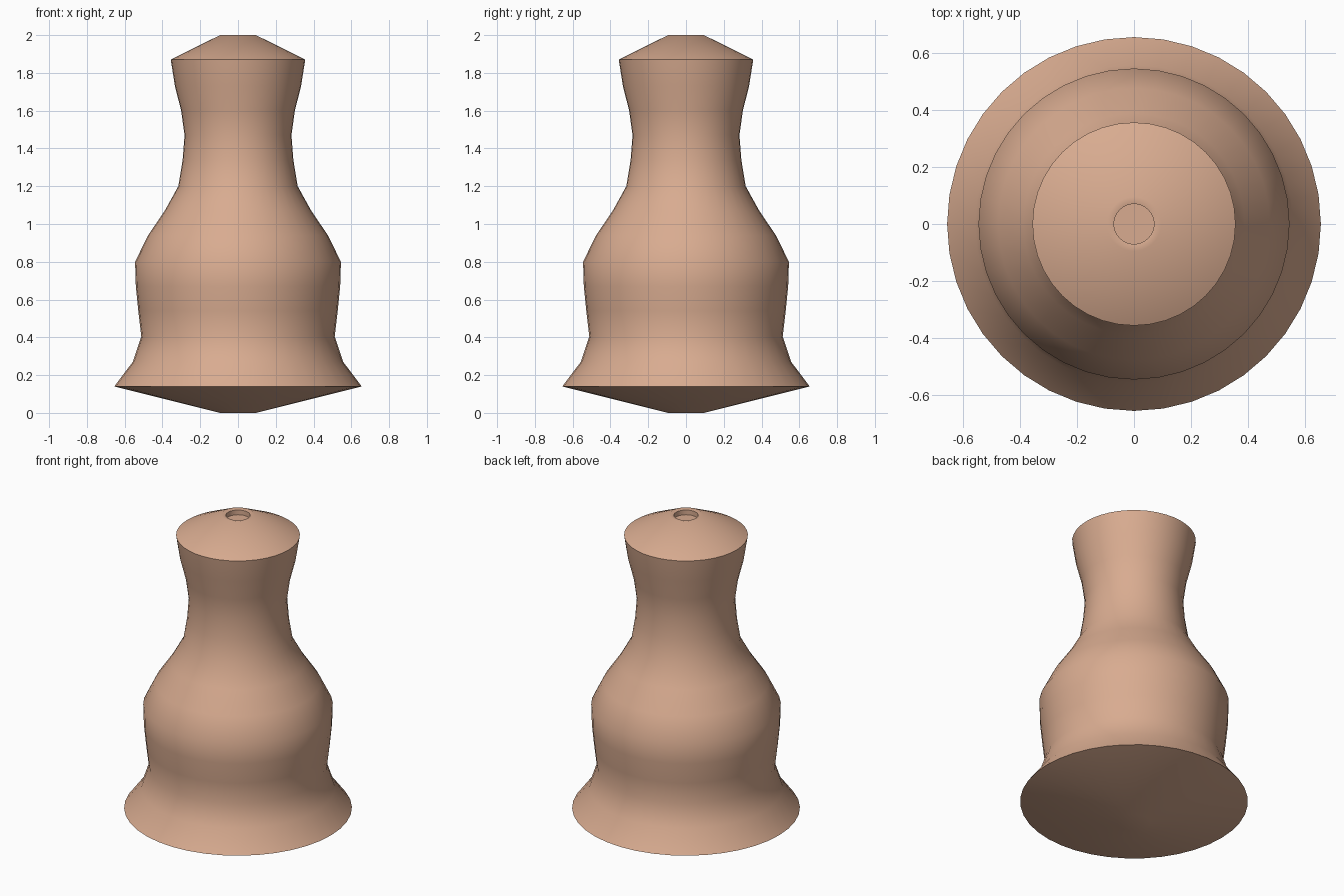
import bpy, bmesh, math

if "Cube" in bpy.data.objects:
    bpy.data.objects.remove(bpy.data.objects["Cube"])

SIDES = 40

# Outline (radius, height): base cone, flared foot, belly, neck, cap, dimple
profile = [
    (0, 0), (0.095, 0),
    (0.655, 0.14), (0.557, 0.27), (0.512, 0.405),
    (0.528, 0.54), (0.541, 0.67), (0.545, 0.80),
    (0.476, 0.94), (0.388, 1.07), (0.316, 1.20),
    (0.293, 1.34), (0.283, 1.47),
    (0.301, 1.60), (0.334, 1.73), (0.356, 1.87),
    (0.095, 2.0), (0.07, 1.995),
    (0.07, 1.965), (0, 1.965),
]

# Spin the outline around the z axis
bm = bmesh.new()
points = [bm.verts.new((0, r, z)) for r, z in profile]
edges = [bm.edges.new(pair) for pair in zip(points, points[1:])]
bmesh.ops.spin(bm, geom=points + edges, cent=(0, 0, 0), axis=(0, 0, 1),
               angle=math.tau, steps=SIDES)
bmesh.ops.remove_doubles(bm, verts=bm.verts, dist=0.0005)
bmesh.ops.recalc_face_normals(bm, faces=bm.faces)

mesh = bpy.data.meshes.new("turned_body")
bm.to_mesh(mesh)
bm.free()
body = bpy.data.objects.new("turned_body", mesh)
bpy.context.collection.objects.link(body)

# Warm tan finish
tan = bpy.data.materials.new("warm_tan")
tan.diffuse_color = (0.69, 0.41, 0.28, 1)
tan.use_nodes = True
tan.node_tree.nodes["Principled BSDF"].inputs["Base Color"].default_value = tan.diffuse_color
mesh.materials.append(tan)

# Smooth shading with sharp foot and cap rims
bpy.context.view_layer.objects.active = body
body.select_set(True)
bpy.ops.object.shade_smooth_by_angle(angle=math.radians(40))
